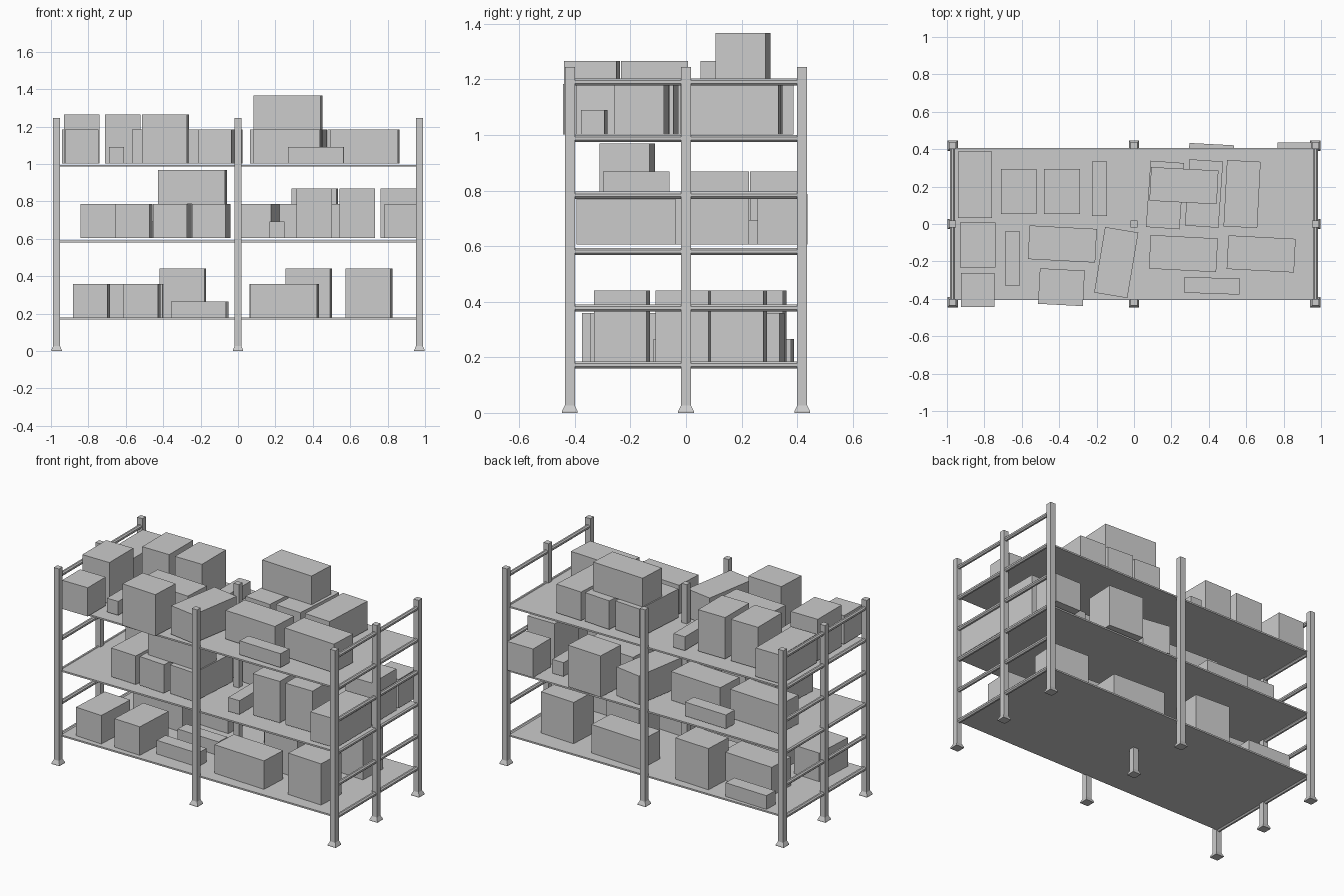
import bpy, bmesh
from math import radians, cos, sin, pi
from mathutils import Matrix

if "Cube" in bpy.data.objects:
    bpy.data.objects.remove(bpy.data.objects["Cube"])


def finish(name, bm):
    bmesh.ops.recalc_face_normals(bm, faces=bm.faces)
    me = bpy.data.meshes.new(name)
    bm.to_mesh(me)
    bm.free()
    ob = bpy.data.objects.new(name, me)
    bpy.context.collection.objects.link(ob)
    return ob


def block(name, cx, cy, z0, sx, sy, sz, angle=0):
    bm = bmesh.new()
    m = (Matrix.Translation((cx, cy, z0 + sz / 2)) @ Matrix.Rotation(radians(angle), 4, 'Z')
         @ Matrix.Diagonal((sx, sy, sz, 1)))
    bmesh.ops.create_cube(bm, size=1, matrix=m)
    return finish(name, bm)


def post(name, x, y):
    # square upright with a flared foot, lofted through square rings
    bm = bmesh.new()
    rings = []
    for h, z in ((0.028, 0), (0.028, 0.006), (0.018, 0.027), (0.018, 1.245)):
        rings.append([bm.verts.new((x + a * h, y + b * h, z))
                      for a, b in ((-1, -1), (1, -1), (1, 1), (-1, 1))])
    for lo, hi in zip(rings, rings[1:]):
        for i in range(4):
            j = (i + 1) % 4
            bm.faces.new((lo[i], lo[j], hi[j], hi[i]))
    bm.faces.new(rings[0][::-1])
    bm.faces.new(rings[-1])
    finish(name, bm)


def rail(name, x, z):
    # octagonal end bar running front to back
    bm = bmesh.new()
    m = Matrix.Translation((x, 0, z)) @ Matrix.Rotation(pi / 2, 4, 'X') @ Matrix.Rotation(pi / 8, 4, 'Z')
    bmesh.ops.create_cone(bm, cap_ends=True, segments=8, radius1=0.0138, radius2=0.0138,
                          depth=0.81, matrix=m)
    finish(name, bm)


# Frame
for ix, x in enumerate((-0.97, 0, 0.97)):
    for iy, y in enumerate((-0.418, 0, 0.418)):
        post(f"post_{ix}_{iy}", x, y)
for side, x in (("left", -0.97), ("right", 0.97)):
    for i, z in enumerate((0.173, 0.377, 0.580, 0.783, 0.987, 1.190)):
        rail(f"end_rail_{side}_{i}", x, z)

# Shelf boards
for i, z in enumerate((0.169, 0.580, 0.986)):
    block(f"shelf_{i}", 0, 0, z, 1.94, 0.81, 0.010)

# Carton types: width, depth, height
LONG = (0.36, 0.18, 0.182)
DEEP = (0.18, 0.355, 0.182)
CUBE = (0.18, 0.18, 0.182)
TALL = (0.24, 0.19, 0.263)
TALLD = (0.19, 0.24, 0.263)
SLIM = (0.295, 0.085, 0.088)
SLIMD = (0.08, 0.29, 0.088)

# Load of the top shelf; the middle shelf carries it turned half round
load = [
    (DEEP, -0.85, 0.21, 0, 0), (TALLD, -0.835, -0.113, 0, 0), (CUBE, -0.835, -0.353, 0, 0),
    (SLIMD, -0.65, -0.185, 0, 0), (LONG, -0.383, -0.107, 0, -3), (TALL, -0.388, -0.338, 0, -3),
    (DEEP, -0.095, -0.206, 0, -9.5), (SLIMD, -0.185, 0.188, 0, 0),
    (TALLD, -0.615, 0.173, 0, 0), (TALLD, -0.385, 0.173, 0, 0),
    (DEEP, 0.166, 0.155, 0, -4), (DEEP, 0.374, 0.163, 0, -4), (DEEP, 0.578, 0.16, 0, -3),
    (LONG, 0.267, 0.205, 0.182, -3), (LONG, 0.264, -0.158, 0, -3), (LONG, 0.68, -0.16, 0, -3),
    (SLIM, 0.417, -0.33, 0, -2),
]
for i, (size, x, y, z, a) in enumerate(load):
    block(f"top_carton_{i}", x, y, 1.002 + z, *size, a)
    block(f"middle_carton_{i}", -x + 0.023, -y - 0.006, 0.605 + z, *size, a)

# Load of the bottom shelf
ROW = (0.185, 0.27, 0.182)
lower = [
    (ROW, -0.783, -0.235, -3), (ROW, -0.513, -0.235, -3), (SLIM, -0.21, -0.265, -2),
    (LONG, 0.248, -0.245, -3), (TALL, 0.70, -0.23, -3), (TALL, 0.70, 0.19, -3),
    (TALL, 0.378, -0.008, -3), (LONG, 0.245, 0.255, -3), (TALL, -0.295, 0.26, -3),
    (SLIM, -0.69, 0.34, -2), (LONG, -0.58, 0.12, -3), (SLIM, -0.2, -0.07, -2),
]
for i, (size, x, y, a) in enumerate(lower):
    block(f"bottom_carton_{i}", x, y, 0.178, *size, a)
